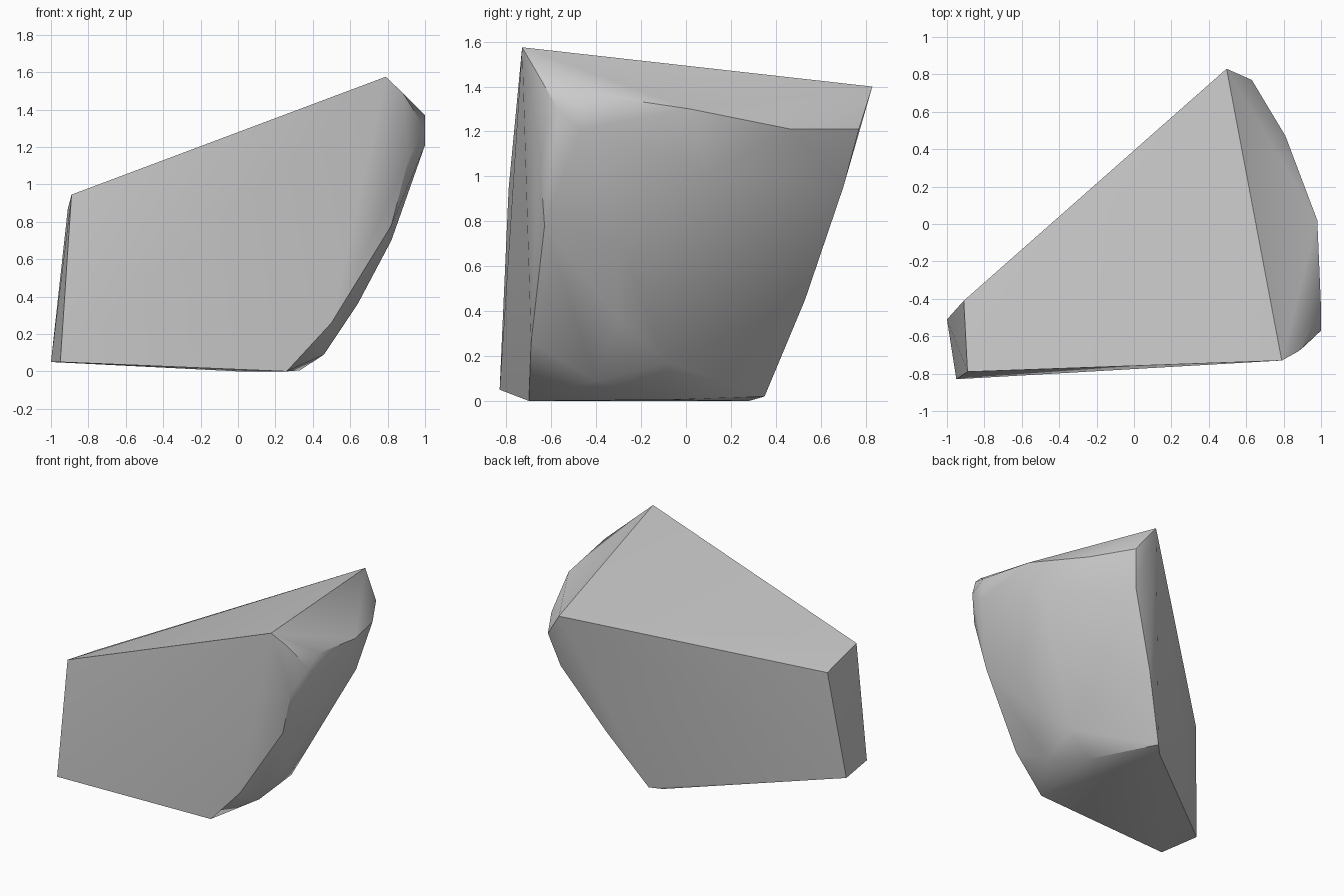
import bpy
import bmesh
import math

default_cube = bpy.data.objects.get("Cube")
if default_cube is not None:
    bpy.data.objects.remove(default_cube, do_unlink=True)


def make_material(name, colour):
    material = bpy.data.materials.new(name)
    material.use_nodes = True
    material.diffuse_color = colour
    shader = next(n for n in material.node_tree.nodes if n.type == "BSDF_PRINCIPLED")
    shader.inputs["Base Color"].default_value = colour
    shader.inputs["Roughness"].default_value = 0.9
    return material


def make_convex_chunk(name, outlines, material, sharp_angle):
    """Wrap a convex skin around a set of outline profiles."""
    mesh = bpy.data.meshes.new(name)
    bm = bmesh.new()
    for outline in outlines:
        for point in outline:
            bm.verts.new(point)
    hull = bmesh.ops.convex_hull(bm, input=bm.verts)
    # Drop any points that ended up inside the skin
    leftovers = set(hull["geom_interior"]) | set(hull["geom_unused"])
    inner = [g for g in leftovers if isinstance(g, bmesh.types.BMVert)]
    bmesh.ops.delete(bm, geom=inner, context="VERTS")
    bmesh.ops.recalc_face_normals(bm, faces=bm.faces)
    bm.to_mesh(mesh)
    bm.free()
    mesh.materials.append(material)
    chunk = bpy.data.objects.new(name, mesh)
    bpy.context.collection.objects.link(chunk)
    bpy.ops.object.select_all(action="DESELECT")
    chunk.select_set(True)
    bpy.context.view_layer.objects.active = chunk
    bpy.ops.object.shade_smooth_by_angle(angle=math.radians(sharp_angle))
    return chunk


# Narrow broken end
narrow_end = [(-.89, -.79, .945), (-.95, -.83, .05), (-1, -.51, .05), (-.91, -.41, .87)]

# Rim of the sloping top, from the front peak to the back peak
top_rim = [(.79, -.73, 1.575), (.88, -.68, 1.49), (1, -.45, 1.37), (.98, .02, 1.3),
           (.81, .47, 1.21), (.63, .77, 1.21), (.495, .83, 1.4)]

# Curved edge where the front meets the bulging side
front_edge = [(.26, -.7, 0), (.5, -.69, .26), (.82, -.63, .78), (.91, -.655, 1.13),
              (1, -.57, 1.3)]

# Middle of the bulging side
side_bulge = [(.46, -.4, .09), (.51, -.08, .17), (.64, -.3, .36), (.82, -.3, .7),
              (.93, .1, 1.02), (1, -.47, 1.21)]

# Back edge and the flat underside
back_edge = [(.57, .7, .95), (.3, .53, .45), (.07, .35, .02)]
underside = [(0, .28, 0), (.33, -.1, .005)]

stone_grey = make_material("stone_grey", (.6, .6, .6, 1))
make_convex_chunk("rock_chunk",
                  [narrow_end, top_rim, front_edge, side_bulge, back_edge, underside],
                  stone_grey, sharp_angle=30)
